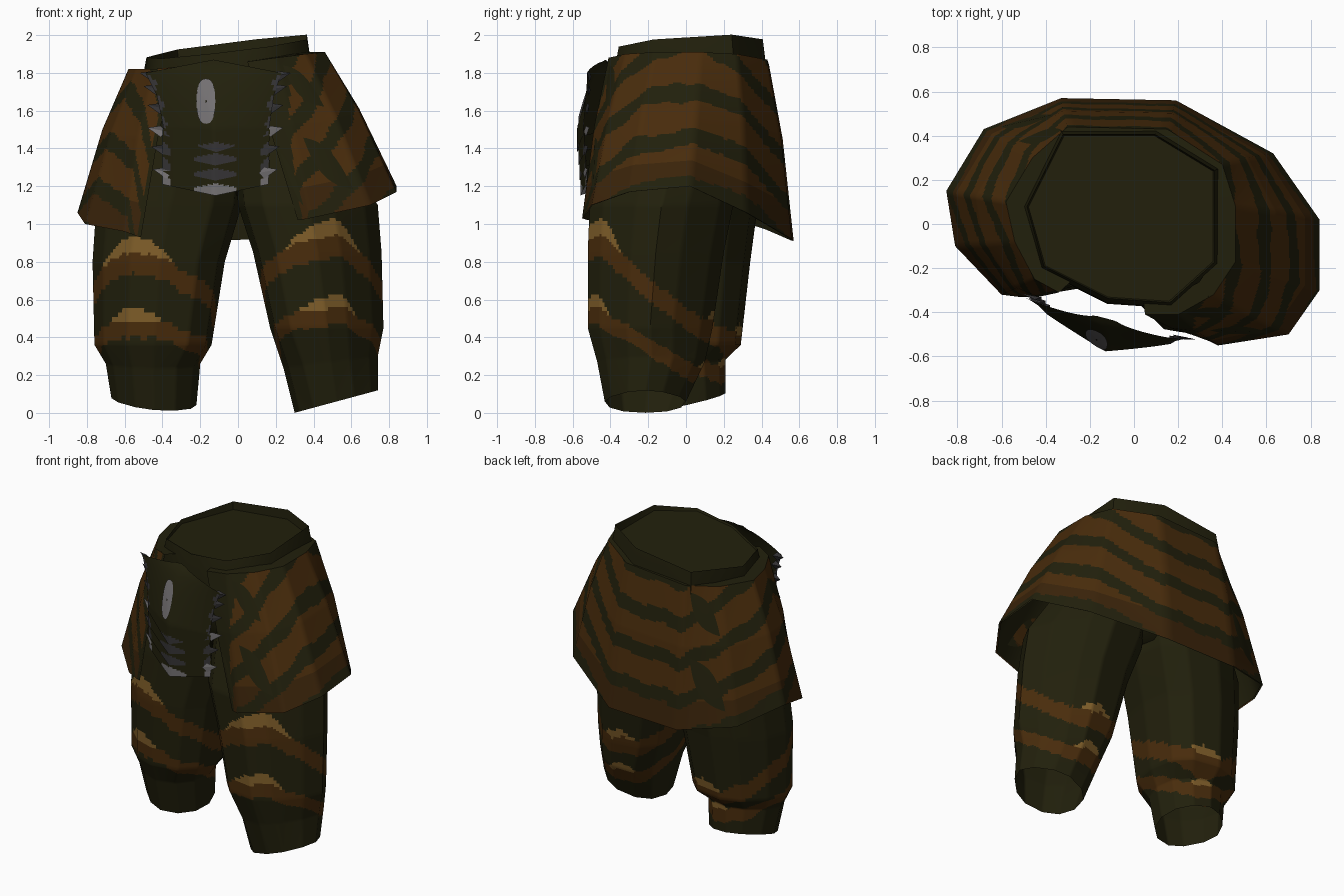
import bpy, bmesh, math
from mathutils import Vector as V

cube = bpy.data.objects.get("Cube")
if cube:
    bpy.data.objects.remove(cube)


def material(name, colour):
    m = bpy.data.materials.new(name)
    m.use_nodes = True
    m.diffuse_color = (*colour, 1)
    node = next(n for n in m.node_tree.nodes if n.type == 'BSDF_PRINCIPLED')
    node.inputs["Base Color"].default_value = (*colour, 1)
    node.inputs["Roughness"].default_value = 0.9
    return m


MATS = [material("dark olive", (.0155, .0142, .0036)),
        material("rust brown", (.066, .025, .0035)),
        material("dark brown", (.042, .017, .003)),
        material("tan", (.21, .11, .022)),
        material("dark grey", (.036, .034, .036)),
        material("light grey", (.18, .17, .175))]
OLIVE, BROWN, HEM_BROWN, TAN, DARK, LIGHT = range(6)


def finish(name, bm, angle=50):
    me = bpy.data.meshes.new(name)
    bm.to_mesh(me)
    bm.free()
    for m in MATS:
        me.materials.append(m)
    ob = bpy.data.objects.new(name, me)
    bpy.context.collection.objects.link(ob)
    bpy.ops.object.select_all(action='DESELECT')
    ob.select_set(True)
    bpy.context.view_layer.objects.active = ob
    bpy.ops.object.shade_smooth_by_angle(angle=math.radians(angle))


def refine(points, n, closed):
    """Insert n steps along each side of a polyline."""
    pts = list(points) + ([points[0]] if closed else [])
    out = [a.lerp(b, i / n) for a, b in zip(pts, pts[1:]) for i in range(n)]
    return out if closed else out + [pts[-1]]


def loft(name, rings, cols=1, rows=1, closed=True, caps=False,
         paint=None, warp=None, flip=False):
    """Skin a stack of rings; paint(co, u, v) picks the colour of each face."""
    rings = [refine([V(p) for p in r], cols, closed) for r in rings]
    stack = [[a.lerp(b, i / rows) for a, b in zip(r, s)]
             for r, s in zip(rings, rings[1:]) for i in range(rows)] + [rings[-1]]
    bm = bmesh.new()
    grid = [[bm.verts.new(warp(p) if warp else p) for p in r] for r in stack]
    n, nv = len(grid[0]), len(grid) - 1
    nu = n if closed else n - 1
    for j in range(nv):
        for i in range(nu):
            k = (i + 1) % n
            f = bm.faces.new((grid[j][i], grid[j][k], grid[j + 1][k], grid[j + 1][i]))
            if paint:
                f.material_index = paint(f.calc_center_median(),
                                         (i + .5) / nu, (j + .5) / nv)
    if caps:
        bm.faces.new(grid[0])
        bm.faces.new(grid[-1])
        bmesh.ops.recalc_face_normals(bm, faces=bm.faces)
    elif flip:
        bmesh.ops.reverse_faces(bm, faces=bm.faces)
    finish(name, bm)


def ragged(co):
    return .01 * math.sin(23 * co.x + 17 * co.y) + .005 * math.sin(61 * co.x - 47 * co.y)


# Waist with a raised back rim, and the pelvis under the skirt
waist = [(-.33, .42), (.1, .42), (.38, .25), (.38, -.18),
         (.17, -.37), (-.12, -.35), (-.42, -.2), (-.5, .08)]


def waist_ring(z, scale, tilt_x=0, tilt_y=0):
    return [(-.06 + (x + .06) * scale, .03 + (y - .03) * scale,
             z + tilt_x * x + tilt_y * y) for x, y in waist]


loft("pelvis", [waist_ring(1.905, .95, .1), waist_ring(1.94, .965, .125, .06),
                waist_ring(1.8, 1.02, .1), waist_ring(1.5, 1.03),
                waist_ring(1.3, .8), waist_ring(1.15, .4)], caps=True)


# Open trouser legs with arched bands; low powers square a side, high ones point it
def leg_ring(x0, x1, y0, y1, z, sx=0, sy=0, inner=.75, outer=1.2, sides=12):
    ring = []
    for i in range(sides):
        a = math.tau * i / sides
        power = outer if math.cos(a) * (x0 + x1) > 0 else inner
        c, s = (math.copysign(abs(t) ** power, t) for t in (math.cos(a), math.sin(a)))
        dx, dy = (x1 - x0) / 2 * c, (y1 - y0) / 2 * s
        ring.append(((x0 + x1) / 2 + dx, (y0 + y1) / 2 + dy, z + sx * dx + sy * dy))
    return ring


def leg_paint(cx, cy, turn, bands):
    def paint(co, u, v):
        th = math.atan2(co.x - cx, -(co.y - cy)) + turn
        th = (th + math.pi) % math.tau - math.pi
        for z, drop, thick in bands:
            h = co.z - z + drop * abs(math.sin(th / 2)) ** 1.6 + ragged(co)
            front = .75 * thick * (1 - (th / (6.3 * thick)) ** 2)
            back = .055 * (1 - ((math.pi - abs(th)) / .4) ** 2)
            if 0 < h < max(front, back):
                return TAN
            if -thick < h <= 0:
                return BROWN
        return OLIVE
    return paint


loft("right_leg", [leg_ring(-.67, -.22, -.2, .21, .06, -.08, .22, 1),
                   leg_ring(-.7, -.2, -.25, .21, .26, 0, .1, 1),
                   leg_ring(-.76, -.14, -.3, .29, .36),
                   leg_ring(-.77, -.07, -.32, .34, .8),
                   leg_ring(-.75, .02, -.31, .38, 1.1),
                   leg_ring(-.58, .04, -.28, .36, 1.5)],
     cols=12, rows=18, paint=leg_paint(-.45, .02, .35, [(.86, .45, .115), (.5, .25, .09)]))
loft("left_leg", [leg_ring(.3, .74, -.43, 0, .06, .27, 0, .9),
                  leg_ring(.24, .74, -.47, .1, .27, .12, 0, .8, 1.3),
                  leg_ring(.17, .77, -.52, .14, .45, 0, 0, .65, 1.45),
                  leg_ring(.08, .76, -.52, .2, .85, 0, 0, .65, 1.45),
                  leg_ring(.0, .74, -.51, .25, 1.1, 0, 0, .65, 1.45),
                  leg_ring(-.02, .5, -.37, .3, 1.5)],
     cols=12, rows=18, paint=leg_paint(.46, -.18, -.1, [(.94, .45, .115), (.56, .32, .09)]))

# Open wrap skirt: hem and top edge run from the left front round the back
hem = [(.32, -.52, 1.02), (.38, -.55, 1.03), (.7, -.5, 1.1), (.84, -.3, 1.17),
       (.84, .02, 1.2), (.63, .32, 1.06), (.19, .56, .92), (-.33, .57, .91),
       (-.68, .43, .97), (-.85, .15, 1.06), (-.81, -.1, 1.0), (-.6, -.32, .96),
       (-.52, -.33, .93)]
top = [(.05, -.41, 1.86), (.2, -.41, 1.88), (.36, -.32, 1.9), (.46, -.17, 1.91),
       (.46, .08, 1.91), (.4, .27, 1.9), (.15, .43, 1.87), (-.3, .44, 1.84),
       (-.46, .3, 1.82), (-.58, .1, 1.82), (-.54, -.08, 1.82), (-.45, -.25, 1.82),
       (-.34, -.31, 1.83)]
# How far the stripes sag at each point of the hem
sag = [.6, .45, .2, .04, 0, .1, .34, .36, .22, .1, 0, .12, .4]


def skirt_rings(inset):
    shrink = lambda p: V((p.x * (1 - inset), p.y * (1 - inset), p.z))
    middle = []
    for a, b in zip(top, hem):
        p = V(a).lerp(V(b), .42)
        middle.append(V((p.x * 1.035, p.y * 1.035, p.z)))
    return [[shrink(V(p)) for p in ring] for ring in (top, middle, hem)]


def skirt_paint(co, u, v):
    t = u * (len(sag) - 1)
    i = int(t)
    drop = sag[i] + (sag[i + 1] - sag[i]) * (t - i)
    phase = (co.z + drop + ragged(co) - 1.83) / .25 + .3
    if u < .03 + .09 * (1 - v) or u > .985 or phase % 1 > .63:
        return OLIVE
    return HEM_BROWN if v > .84 else BROWN


loft("skirt", skirt_rings(0), cols=12, rows=36, closed=False, paint=skirt_paint, flip=True)
loft("skirt_lining", skirt_rings(.012), closed=False)
loft("waist_seam", [[(x * .82, y * .82, z) for x, y, z in top], top], closed=False)


# Curved front apron of overlapping plates
def apron_warp(offset):
    def warp(p):
        chord = -.3 - .2 * (p.x + .52) / .76
        bulge = .15 * max(0, 1 - abs(p.x + .13) / .37) ** .85
        t = min(1, max(0, (1.86 - p.z) / .35))
        return V((p.x, chord - bulge * t ** .6 - offset, p.z))
    return warp


def row(x0, x1, z_side, z_mid, n=8):
    return [(x0 + (x1 - x0) * i / n, 0,
             z_mid + (z_side - z_mid) * abs(2 * i / n - 1)) for i in range(n + 1)]


def strip_paint(tip, corner):
    def paint(co, u, v):
        c = abs(u - .5)
        if c < .19 and v > .55 + 1.6 * c:
            return tip
        return corner if c > .43 and v > .45 + 4 * (.5 - c) else OLIVE
    return paint


def main_paint(co, u, v):
    c = abs(u - .5)
    edge = .45 + .05 * abs(2 * (v * 3.5 % 1) - 1)
    return DARK if c > edge or (v > .86 + .7 * c and c < .18) else OLIVE


loft("apron_main", [row(-.49, .23, 1.8, 1.87), row(-.43, .19, 1.68, 1.68),
                    row(-.4, .17, 1.54, 1.5), row(-.39, .16, 1.47, 1.38)],
     cols=5, rows=9, closed=False, paint=main_paint, warp=apron_warp(.024), flip=True)
for i, (z, tip, corner) in enumerate([(1.41, DARK, DARK), (1.33, DARK, DARK),
                                      (1.25, LIGHT, LIGHT)]):
    loft(f"apron_strip_{i + 1}", [row(-.4, .17, z + .09, z + .05), row(-.4, .16, z - .04, z - .1)],
         cols=5, rows=14, closed=False, paint=strip_paint(tip, corner),
         warp=apron_warp(.018 - .006 * i), flip=True)


# Oval stud on the apron
def oval(k):
    soft = lambda t: math.copysign(abs(t) ** .8, t)
    angles = [math.tau * i / 20 for i in range(20)]
    return [(-.17 + .05 * k * soft(math.cos(a)), 0, 1.65 + .12 * k * soft(math.sin(a)))
            for a in angles]


loft("apron_oval", [oval(1), oval(.6), oval(.05)], paint=lambda *a: LIGHT, warp=apron_warp(.032))

# Small thorns along both apron edges
on_apron = apron_warp(.012)
for side, label in ((-1, "right"), (1, "left")):
    for i, (z, out, mat) in enumerate([(1.78, .33, DARK), (1.71, .31, DARK), (1.61, .29, DARK),
                                       (1.49, .29, LIGHT), (1.39, .27, DARK), (1.27, .26, LIGHT)]):
        bm = bmesh.new()
        base = V((-.12 + side * out, 0, z))
        ring = [bm.verts.new(on_apron(base) + V((-side * .03 * k, .01 * s, .03 * h)))
                for k, s, h in ((0, 0, 1), (1, 1, 0), (0, 0, -1), (1, -1, 0))]
        point = bm.verts.new(on_apron(base + V((side * .07, 0, .02))))
        bm.faces.new(ring)
        for a, b in zip(ring, ring[1:] + ring[:1]):
            bm.faces.new((a, b, point))
        bmesh.ops.recalc_face_normals(bm, faces=bm.faces)
        for f in bm.faces:
            f.material_index = mat
        finish(f"{label}_thorn_{i + 1}", bm, 10)
